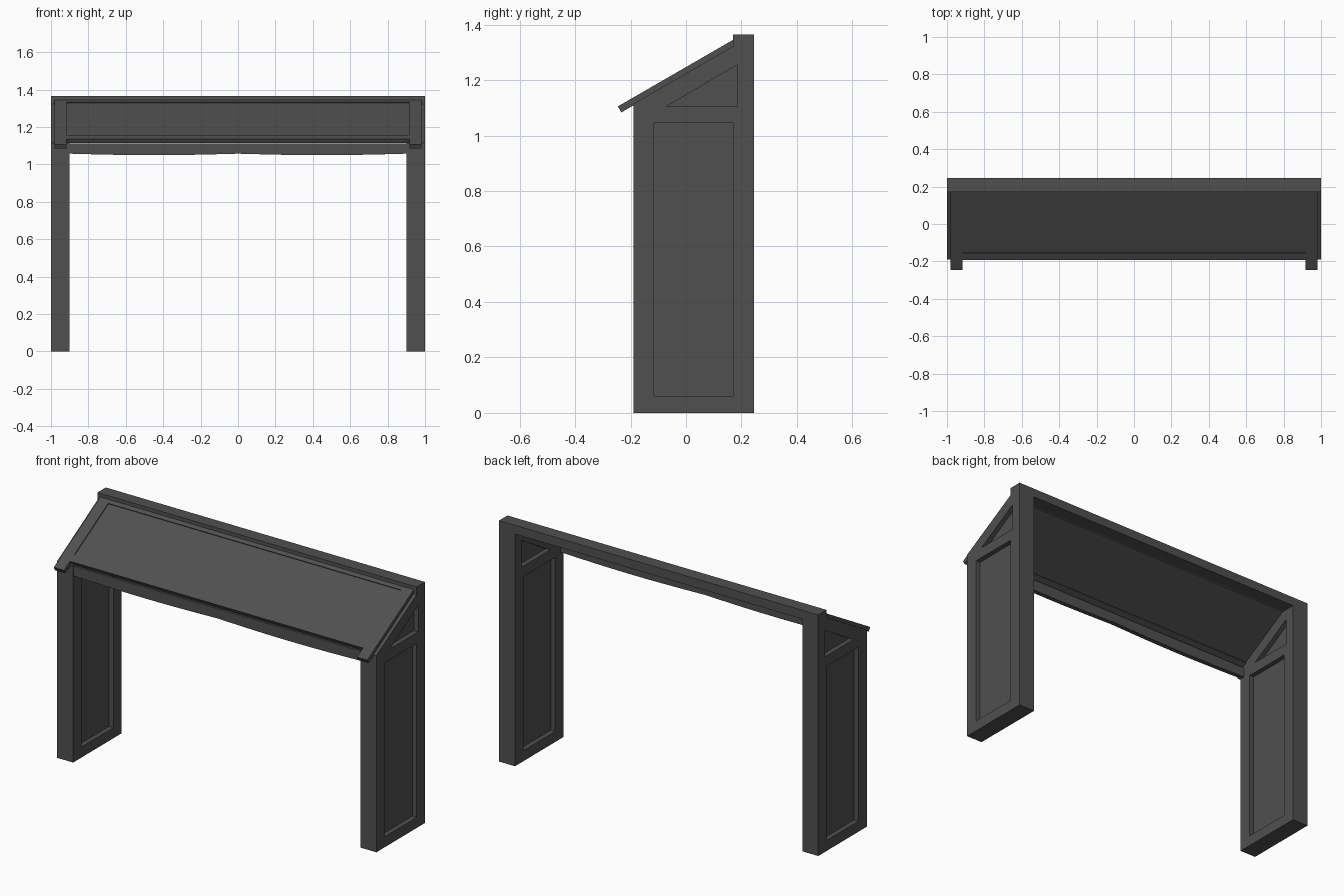
import bpy
import math

if "Cube" in bpy.data.objects:
    bpy.data.objects.remove(bpy.data.objects["Cube"])

C30, S30 = math.cos(math.radians(30)), math.sin(math.radians(30))

# dark painted finish
dark = bpy.data.materials.new("dark_finish")
dark.diffuse_color = (0.08, 0.08, 0.08, 1)
dark.use_nodes = True
dark.node_tree.nodes["Principled BSDF"].inputs["Base Color"].default_value = dark.diffuse_color


def prism(name, loops, location, half_depth, rotation):
    """Extruded flat outline; any loop after the first is a hole."""
    curve = bpy.data.curves.new(name, 'CURVE')
    curve.dimensions = '2D'
    curve.fill_mode = 'BOTH'
    curve.extrude = half_depth
    for pts in loops:
        sp = curve.splines.new('POLY')
        sp.points.add(len(pts) - 1)
        for p, (u, v) in zip(sp.points, pts):
            p.co = (u, v, 0, 1)
        sp.use_cyclic_u = True
    ob = bpy.data.objects.new(name, curve)
    ob.location = location
    ob.rotation_euler = rotation
    bpy.context.collection.objects.link(ob)
    bpy.ops.object.select_all(action='DESELECT')
    ob.select_set(True)
    bpy.context.view_layer.objects.active = ob
    bpy.ops.object.convert(target='MESH')
    ob = bpy.context.view_layer.objects.active
    bpy.ops.object.shade_flat()
    ob.data.materials.clear()
    ob.data.materials.append(dark)
    return ob


def side(name, loops, x0, x1):
    """Side outline in (y, z), spanning x0..x1."""
    return prism(name, loops, ((x0 + x1) / 2, 0, 0), abs(x1 - x0) / 2,
                 (math.pi / 2, 0, math.pi / 2))


def rect(y0, y1, z0, z1):
    return [(y0, z0), (y1, z0), (y1, z1), (y0, z1)]


def roof_pt(s, d):
    """s runs up the 30 degree slope, d is height above the roof surface."""
    return (0.17 + s * C30 - d * S30, 1.345 + s * S30 + d * C30)


def slab(s0, s1, d0, d1):
    return [roof_pt(s0, d0), roof_pt(s1, d0), roof_pt(s1, d1), roof_pt(s0, d1)]


outline = [(-0.19, 0), (0.245, 0), (0.245, 1.365), (0.17, 1.365),
           (0.17, 1.322), (-0.19, 1.114)]
window = rect(-0.115, 0.17, 0.06, 1.045)
gable = [(-0.07, 1.105), (0.185, 1.105), (0.185, 1.255)]

for label, s in (("left", -1), ("right", 1)):
    # side frames with recessed panes
    side(label + "_side_frame", [outline, window, gable], s * 0.9, s)
    side(label + "_side_pane", [rect(-0.12, 0.175, 0.055, 1.05)], s * 0.927, s * 0.973)
    side(label + "_gable_pane", [[(-0.085, 1.1), (0.19, 1.1), (0.19, 1.262)]],
         s * 0.927, s * 0.973)
    # rafters overhanging the front
    side(label + "_rafter", [slab(-0.48, 0.005, -0.025, 0)], s * 0.918, s * 0.982)

# back beam joining the two sides
side("back_beam", [rect(0.17, 0.245, 1.315, 1.365)], -0.9, 0.9)

# roof rails and inset roof pane
side("roof_front_rail", [slab(-0.418, -0.376, -0.025, 0)], -0.918, 0.918)
side("roof_back_rail", [slab(-0.023, 0.005, -0.025, 0)], -0.918, 0.918)
side("roof_pane", [slab(-0.38, -0.02, -0.018, -0.005)], -0.92, 0.92)

# front valance with two shallow sags along its lower edge
n = 24
lower = [(-0.9 + 1.8 * i / n,
          1.057 - 0.008 * abs(math.sin(2 * math.pi * i / n))) for i in range(n + 1)]
prism("front_valance", [lower + [(0.9, 1.112), (-0.9, 1.112)]],
      (0, -0.175, 0), 0.013, (math.pi / 2, 0, 0))
